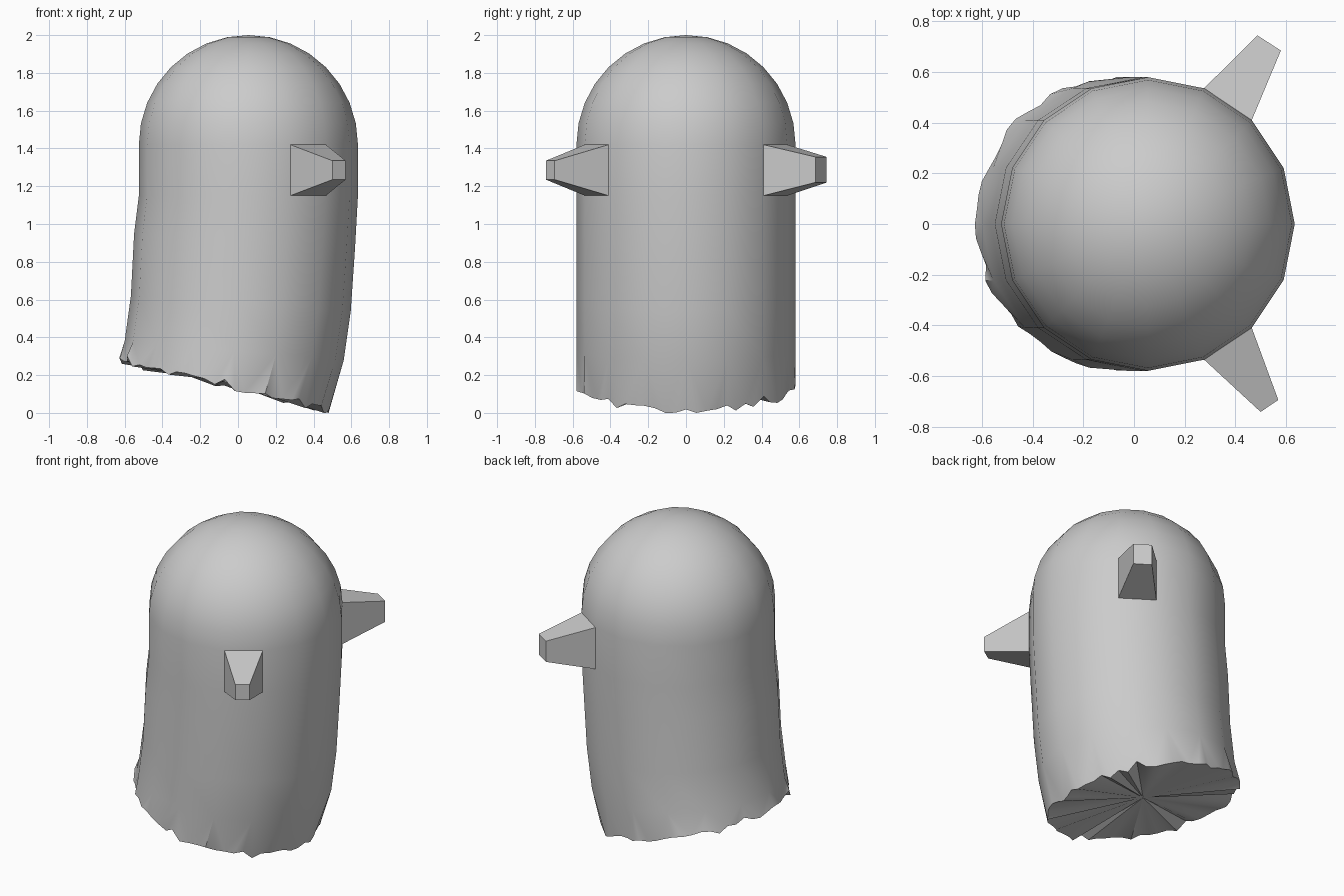
import bpy, bmesh, random
from math import sin, cos, pi, radians

if "Cube" in bpy.data.objects:
    bpy.data.objects.remove(bpy.data.objects["Cube"])

random.seed(7)
SIDES, SUB = 16, 4          # wall facets, hem teeth per facet
R, CX, SHOULDER = 0.58, 0.055, 1.42


def finish(name, bm, smooth):
    bmesh.ops.recalc_face_normals(bm, faces=bm.faces[:])
    me = bpy.data.meshes.new(name)
    bm.to_mesh(me)
    bm.free()
    ob = bpy.data.objects.new(name, me)
    bpy.context.collection.objects.link(ob)
    if smooth:
        bpy.ops.object.select_all(action='DESELECT')
        ob.select_set(True)
        bpy.context.view_layer.objects.active = ob
        bpy.ops.object.shade_smooth_by_angle(angle=radians(40))
    return ob


def ring_point(a, left, right):
    # point on a tilted ring spanning from left (x, z) to right (x, z)
    t = (1 + cos(a)) / 2
    return (left[0] + (right[0] - left[0]) * t, R * sin(a),
            left[1] + (right[1] - left[1]) * t)


# Body: domed top and draped, leaning cloth wall
bm = bmesh.new()
angles = [2 * pi * i / SIDES for i in range(SIDES)]
top = bm.verts.new((CX, 0, 2.0))
rings = []
for k in range(7, -1, -1):
    e = k * pi / 16
    rings.append([bm.verts.new((CX + R * cos(e) * cos(a), R * cos(e) * sin(a),
                                SHOULDER + R * sin(e))) for a in angles])
wall = [((-0.525, 1.15), (0.635, 1.15)),
        ((-0.55, 0.95), (0.62, 0.88)),
        ((-0.567, 0.62), (0.597, 0.54)),
        ((-0.60, 0.38), (0.56, 0.28))]
for l, r in wall:
    rings.append([bm.verts.new(ring_point(a, l, r)) for a in angles])
for i in range(SIDES):
    j = (i + 1) % SIDES
    bm.faces.new((top, rings[0][i], rings[0][j]))
    for p, q in zip(rings, rings[1:]):
        bm.faces.new((p[i], q[i], q[j], p[j]))

# Ragged hem: small lobes on each facet, with random teeth
hem = []
for k in range(SIDES * SUB):
    i, t = k // SUB, (k % SUB) / SUB
    p = ring_point(angles[i], (-0.625, 0.28), (0.485, 0.02))
    q = ring_point(angles[(i + 1) % SIDES], (-0.625, 0.28), (0.485, 0.02))
    x, y, z = (u + (v - u) * t for u, v in zip(p, q))
    s = 1 + random.uniform(-0.02, 0.025)
    z += (0.012 if t == 0 else -0.008) + random.uniform(-0.02, 0.02)
    hem.append(bm.verts.new((-0.07 + (x + 0.07) * s, max(-0.58, min(0.58, y * s)), max(0, z))))
low = min(hem, key=lambda v: v.co.z)
low.co.z = 0
centre = bm.verts.new((-0.07, 0, 0.17))
n = len(hem)
for i in range(SIDES):
    a, b = rings[-1][i], rings[-1][(i + 1) % SIDES]
    h = [hem[(i * SUB + k) % n] for k in range(SUB + 1)]
    for k in range(SUB):
        bm.faces.new((a if k < SUB // 2 else b, h[k], h[k + 1]))
    bm.faces.new((a, h[SUB // 2], b))
for k in range(n):
    bm.faces.new((centre, hem[(k + 1) % n], hem[k]))
finish("body", bm, True)


# Arms: stubby tapered blocks growing from one wall facet each
def arm(name, side, tip_a, tip_b, z0, z1):
    bm = bmesh.new()
    base = [(CX + R * cos(a), side * R * sin(a)) for a in (pi / 4, 3 * pi / 8)]

    def loop(p, q, lo, hi):
        return [bm.verts.new((*xy, z)) for xy, z in ((p, lo), (q, lo), (q, hi), (p, hi))]
    b = loop(*base, 1.15, SHOULDER)
    t = loop(tip_a, tip_b, z0, z1)
    bm.faces.new(b)
    bm.faces.new(t)
    for i in range(4):
        j = (i + 1) % 4
        bm.faces.new((b[i], b[j], t[j], t[i]))
    finish(name, bm, False)


arm("front_arm", -1, (0.57, -0.695), (0.50, -0.742), 1.235, 1.335)
arm("back_arm", 1, (0.58, 0.685), (0.487, 0.745), 1.22, 1.355)
